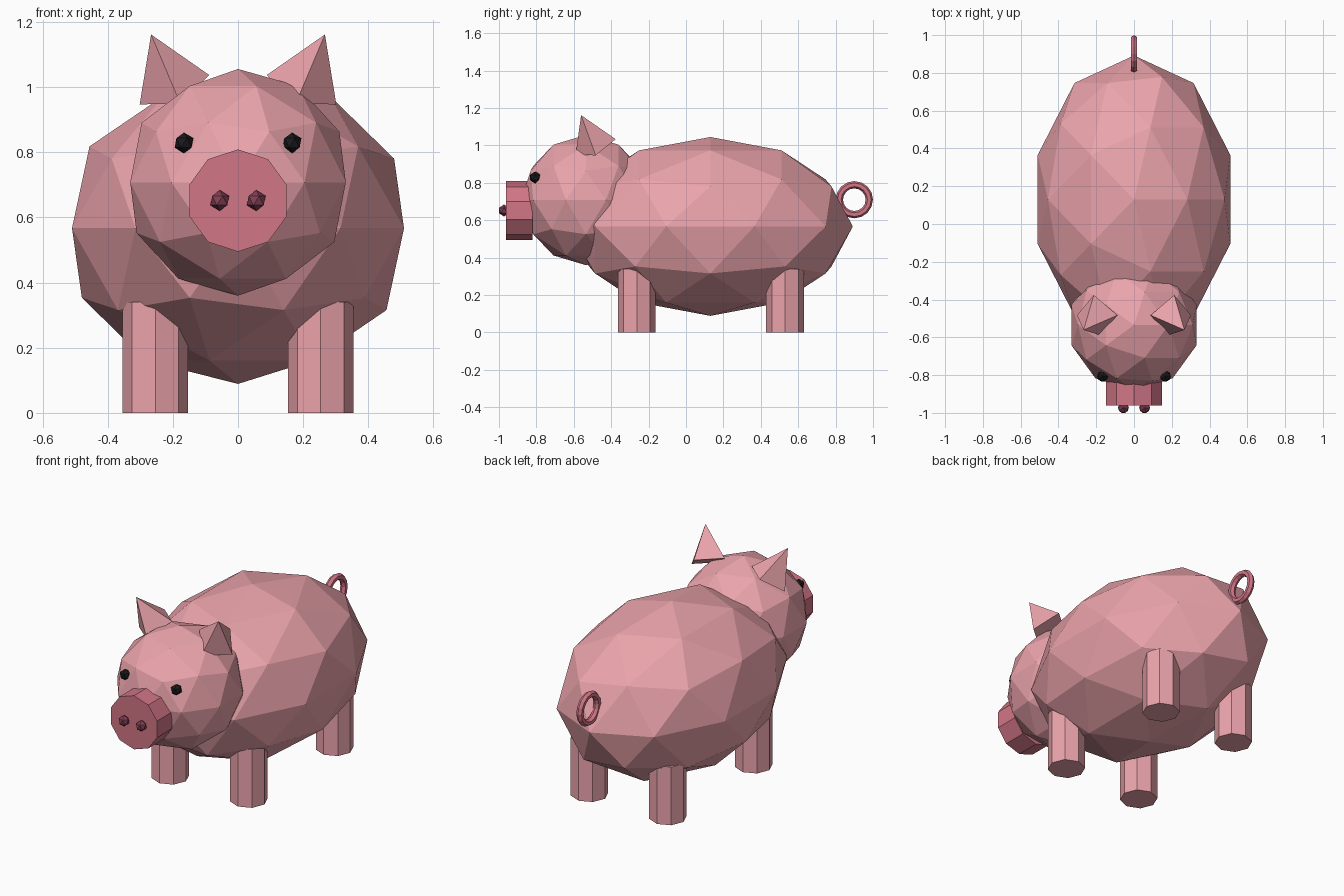
import bpy
from math import pi

if "Cube" in bpy.data.objects:
    bpy.data.objects.remove(bpy.data.objects["Cube"])


def material(name, rgb):
    m = bpy.data.materials.new(name)
    m.diffuse_color = (*rgb, 1)
    m.use_nodes = True
    m.node_tree.nodes["Principled BSDF"].inputs["Base Color"].default_value = m.diffuse_color
    return m


PINK = material("pink", (0.83, 0.37, 0.41))
ROSE = material("rose", (0.64, 0.18, 0.24))
DARK_ROSE = material("dark_rose", (0.22, 0.05, 0.09))
BLACK = material("black", (0.01, 0.01, 0.012))


def finish(name, mat):
    ob = bpy.context.object
    ob.name = name
    ob.data.materials.append(mat)
    return ob


def ball(name, loc, size, subdivisions, mat):
    bpy.ops.mesh.primitive_ico_sphere_add(subdivisions=subdivisions, radius=1, location=loc)
    ob = finish(name, mat)
    ob.scale = size
    return ob


# Body and head
ball("body", (0, 0.13, 0.567), (0.536, 0.762, 0.478), 2, PINK)
ball("head", (0, -0.535, 0.708), (0.348, 0.348, 0.348), 2, PINK)

# Snout
bpy.ops.mesh.primitive_cylinder_add(vertices=10, radius=0.157, depth=0.14,
                                    location=(0, -0.892, 0.652), rotation=(pi / 2, 0, 0))
finish("snout", ROSE)

for side, s in (("left", -1), ("right", 1)):
    # Eyes and nostrils
    ball(side + "_eye", (s * 0.166, -0.806, 0.829), (0.032,) * 3, 1, BLACK)
    ball(side + "_nostril", (s * 0.056, -0.973, 0.652), (0.032,) * 3, 1, DARK_ROSE)

    # Ears: four-sided cones leaning forward and outward
    bpy.ops.mesh.primitive_cone_add(vertices=4, radius1=0.116, radius2=0, depth=0.2,
                                    location=(s * 0.231, -0.522, 1.077),
                                    rotation=(0.4, s * 0.4, 0))
    finish(side + "_ear", PINK)

    # Legs
    for end, y in (("front", -0.263), ("back", 0.53)):
        bpy.ops.mesh.primitive_cylinder_add(vertices=8, radius=0.101, depth=0.34,
                                            location=(s * 0.254, y, 0.17))
        finish(f"{end}_{side}_leg", PINK)

# Ring tail
bpy.ops.mesh.primitive_torus_add(major_segments=16, minor_segments=6,
                                 major_radius=0.08, minor_radius=0.0195,
                                 location=(0, 0.9, 0.71), rotation=(0, pi / 2, 0))
finish("tail", ROSE)
